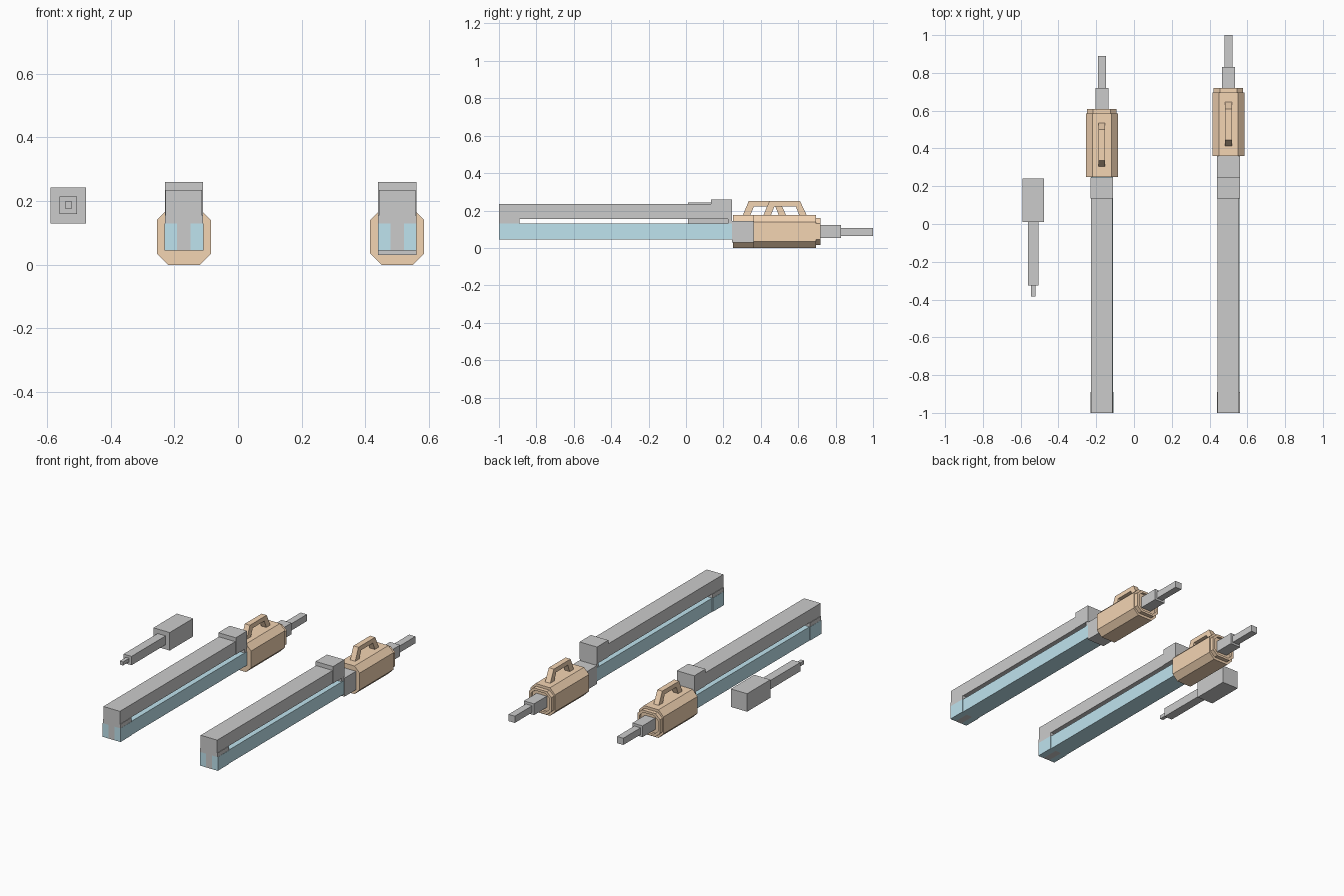
import bpy, bmesh

if "Cube" in bpy.data.objects:
    bpy.data.objects.remove(bpy.data.objects["Cube"])


def material(name, colour):
    m = bpy.data.materials.new(name)
    m.diffuse_color = (*colour, 1)
    m.use_nodes = True
    m.node_tree.nodes["Principled BSDF"].inputs["Base Color"].default_value = m.diffuse_color
    return m


TAN = material("tan", (0.9, 0.66, 0.45))
BLUE = material("blue", (0.52, 0.77, 0.86))


def finish(name, bm, mat=None):
    bmesh.ops.recalc_face_normals(bm, faces=bm.faces)
    me = bpy.data.meshes.new(name)
    bm.to_mesh(me)
    bm.free()
    ob = bpy.data.objects.new(name, me)
    bpy.context.collection.objects.link(ob)
    if mat:
        me.materials.append(mat)
    return ob


def box(name, x0, x1, y0, y1, z0, z1, mat=None):
    bm = bmesh.new()
    bmesh.ops.create_cube(bm, size=1)
    for v in bm.verts:
        v.co.x = (x0 + x1) / 2 + v.co.x * (x1 - x0)
        v.co.y = (y0 + y1) / 2 + v.co.y * (y1 - y0)
        v.co.z = (z0 + z1) / 2 + v.co.z * (z1 - z0)
    return finish(name, bm, mat)


def mid_box(name, cx, w, y0, y1, z0, z1, mat=None):
    return box(name, cx - w / 2, cx + w / 2, y0, y1, z0, z1, mat)


OCT = [(.085, .0525), (.05, .0875), (-.05, .0875), (-.085, .0525),
       (-.085, -.0525), (-.05, -.0875), (.05, -.0875), (.085, -.0525)]


def octagon_body(name, cx, rings):
    # Loft of octagons along y, each ring being (y, x scale, z scale)
    bm = bmesh.new()
    loops = [[bm.verts.new((cx + x * sx, y, 0.0875 + z * sz)) for x, z in OCT]
             for y, sx, sz in rings]
    for a, b in zip(loops, loops[1:]):
        for i in range(8):
            j = (i + 1) % 8
            bm.faces.new((a[i], a[j], b[j], b[i]))
    bm.faces.new(loops[0])
    bm.faces.new(loops[-1])
    return finish(name, bm, TAN)


def handle(name, cx, y0):
    # Open trapezoid grip swept across x
    outer = [(0, .165), (.035, .25), (.20, .25), (.24, .165)]
    inner = [(.04, .165), (.063, .222), (.177, .222), (.20, .165)]
    bm = bmesh.new()
    faces = []
    o = [bm.verts.new((cx - .0175, y0 + y, z)) for y, z in outer]
    n = [bm.verts.new((cx - .0175, y0 + y, z)) for y, z in inner]
    for i in range(3):
        faces.append(bm.faces.new((o[i], o[i + 1], n[i + 1], n[i])))
    ext = bmesh.ops.extrude_face_region(bm, geom=faces, use_keep_orig=True)
    moved = [g for g in ext["geom"] if isinstance(g, bmesh.types.BMVert)]
    bmesh.ops.translate(bm, verts=moved, vec=(.035, 0, 0))
    return finish(name, bm, TAN)


def long_tool(tag, cx, shift):
    # Upper rail, rear block and its rear web
    mid_box(tag + "_upper_rail", cx, .114, -1, .14, .155, .235)
    mid_box(tag + "_rear_block", cx, .12, .135, .247, .155, .26)
    mid_box(tag + "_rear_web", cx, .112, .225, .247, .12, .17)
    # Lower rail
    mid_box(tag + "_lower_rail", cx, .115, -.9, .25, .045, .13, BLUE)
    # Front end: grey core with blue cheeks
    mid_box(tag + "_front_post", cx, .12, -1, -.89, .13, .155)
    mid_box(tag + "_front_core", cx, .042, -1, -.89, .045, .13)
    for side, s in (("left", -1), ("right", 1)):
        a, b = sorted((cx + s * .021, cx + s * .061))
        box(f"{tag}_front_cheek_{side}", a, b, -1, -.89, .045, .13, BLUE)
    # Neck shown where the body is pulled back
    if shift:
        mid_box(tag + "_neck", cx, .12, .247, .25 + shift + .01, .03, .145)
    # Octagonal body with stepped, recessed back end
    y = .25 + shift
    octagon_body(tag + "_body", cx, [
        (y, 1, 1), (y + .335, 1, 1), (y + .335, .92, .82), (y + .36, .92, .82),
        (y + .36, .74, .66), (y + .345, .74, .66)])
    handle(tag + "_handle", cx, y + .05)
    # Stepped nozzle
    mid_box(tag + "_nozzle_base", cx, .07, y + .34, y + .47, .0525, .1225)
    mid_box(tag + "_nozzle_tip", cx, .043, y + .46, y + .64, .065, .107)


long_tool("extended", .5, .11)
long_tool("closed", -.17, 0)

# Separate plunger: block, shaft and tip
mid_box("plunger_block", -.533, .112, .01, .24, .13, .242)
mid_box("plunger_shaft", -.533, .055, -.325, .02, .159, .214)
mid_box("plunger_tip", -.533, .022, -.385, -.315, .176, .198)
